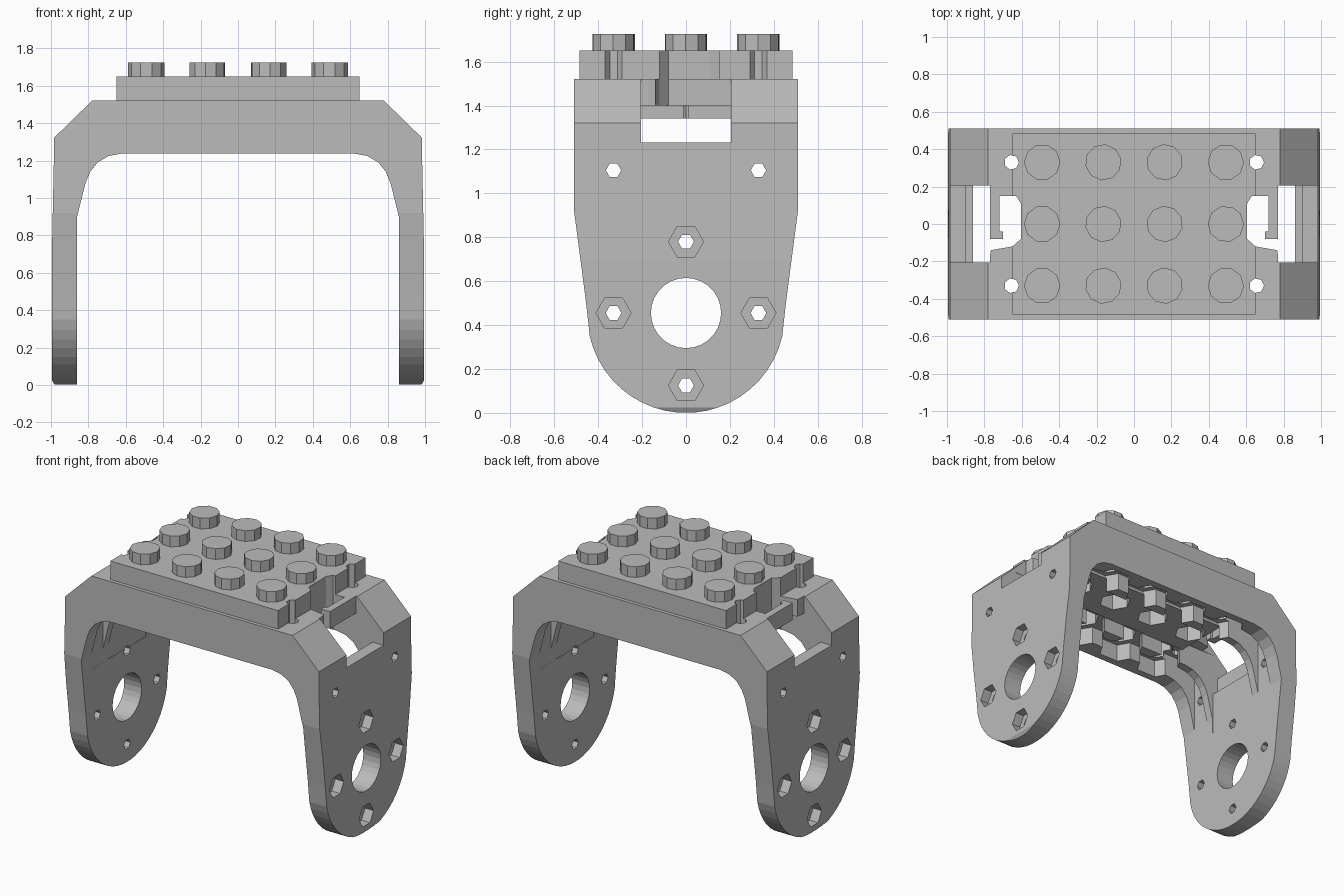
import bpy, bmesh, math
from mathutils import Vector

cube = bpy.data.objects.get("Cube")
if cube:
    bpy.data.objects.remove(cube, do_unlink=True)

grey = bpy.data.materials.new("plain grey")
grey.use_nodes = True
colour = (0.5, 0.5, 0.5, 1)
grey.diffuse_color = colour
grey.node_tree.nodes["Principled BSDF"].inputs["Base Color"].default_value = colour


def prism(name, points, axis, low, high):
    """Extrude a closed 2D outline along an axis."""
    place = {"x": lambda a, b, t: (t, a, b),
             "y": lambda a, b, t: (a, t, b),
             "z": lambda a, b, t: (a, b, t)}[axis]
    bm = bmesh.new()
    face = bm.faces.new([bm.verts.new(place(a, b, low)) for a, b in points])
    made = bmesh.ops.extrude_face_region(bm, geom=[face])
    verts = [v for v in made["geom"] if isinstance(v, bmesh.types.BMVert)]
    bmesh.ops.translate(bm, verts=verts, vec=Vector(place(0, 0, high - low)))
    bmesh.ops.recalc_face_normals(bm, faces=bm.faces)
    mesh = bpy.data.meshes.new(name)
    bm.to_mesh(mesh)
    bm.free()
    mesh.materials.append(grey)
    obj = bpy.data.objects.new(name, mesh)
    bpy.context.collection.objects.link(obj)
    return obj


def ring(a, b, radius, sides, turn=0.0):
    angles = [turn + math.tau * i / sides for i in range(sides)]
    return [(a + radius * math.cos(t), b + radius * math.sin(t)) for t in angles]


def rect(a0, a1, b0, b1):
    return [(a0, b0), (a1, b0), (a1, b1), (a0, b1)]


def mirrored(points):
    return points + [(-a, b) for a, b in reversed(points)]


def carve(target, points, axis, low, high, operation="DIFFERENCE"):
    cutter = prism("cutter", points, axis, low, high)
    cutter.hide_render = True
    mod = target.modifiers.new("carve", "BOOLEAN")
    mod.operation, mod.solver, mod.object = operation, "EXACT", cutter
    bpy.context.view_layer.objects.active = target
    bpy.ops.object.modifier_apply(modifier=mod.name)
    bpy.data.objects.remove(cutter, do_unlink=True)


# U-shaped bracket: front outline, then trimmed to the rounded side outline
outer = [(0.98, 0), (0.995, 0.025), (0.995, 0.7), (0.985, 1.18),
         (0.985, 1.32), (0.78, 1.52)]
inner = [(0.62, 1.237), (0.69, 1.225), (0.75, 1.19), (0.79, 1.14),
         (0.815, 1.08), (0.86, 0.9), (0.86, 0)]
half = outer + [(-a, b) for a, b in reversed(outer)]
bracket = prism("bracket", half + [(-a, b) for a, b in reversed(inner)] + inner,
                "y", -0.51, 0.51)
arc = [(0.45 * math.sin(t), 0.45 - 0.45 * math.cos(t))
       for t in [math.radians(5 + 7.2 * i) for i in range(11)]]
side = arc + [(0.455, 0.5), (0.51, 0.92), (0.51, 1.7)]
carve(bracket, mirrored(side), "x", -1.2, 1.2, "INTERSECT")

# Stepped plate that carries the studs
plate = prism("stud_plate", rect(-0.65, 0.65, -0.485, 0.485), "z", 1.52, 1.65)

# Central cable channel under the deck
carve(bracket, rect(-0.9, 0.9, -0.205, 0.205), "z", 1.1, 1.34)

notch = [(0.63, 0.15), (0.72, 0.15), (0.72, -0.04), (0.7, -0.04), (0.7, -0.08),
         (0.82, -0.08), (0.82, -0.2), (0.775, -0.2), (0.765, -0.14),
         (0.65, -0.12), (0.605, -0.08), (0.605, 0.11)]

for s in (-1, 1):
    def span(a, b):
        return min(s * a, s * b), max(s * a, s * b)

    # Shoulder window and room behind it
    carve(bracket, rect(-0.205, 0.205, 1.232, 1.7), "x", *span(0.77, 1.1))
    carve(bracket, rect(-0.207, 0.207, 0.8, 1.4), "x", *span(0.59, 0.862))
    # Hooked cable notch
    for part in (bracket, plate):
        carve(part, [(s * a, b) for a, b in notch], "z", 1.3, 1.7)
    for y in (-0.33, 0.33):
        # Screw recess inside the corner, with its two holes
        carve(bracket, rect(y - 0.065, y + 0.065, 0.8, 1.4), "x", *span(0.57, 0.861))
        for part in (bracket, plate):
            carve(part, ring(s * 0.655, y, 0.04, 7), "z", 1.2, 1.8)
        carve(bracket, ring(y, 1.105, 0.035, 6), "x", *span(0.8, 1.1))
    # Axle hole and screw holes with hex nut pockets
    carve(bracket, ring(0, 0.455, 0.16, 28), "x", *span(0.8, 1.1))
    for y, z in ((0, 0.78), (-0.33, 0.455), (0.33, 0.455), (0, 0.125)):
        carve(bracket, ring(y, z, 0.036, 6), "x", *span(0.8, 1.1))
        carve(bracket, ring(y, z, 0.08, 6), "x", *span(0.93, 1.1))

# Grid of studs with stepped hexagonal hollows beneath
columns = [-0.491, -0.164, 0.164, 0.491]
for row, y in enumerate((-0.33, 0, 0.33)):
    if y:
        carve(bracket, rect(-0.5, 0.5, y - 0.05, y + 0.05), "z", 1.1, 1.359)
    for col, x in enumerate(columns):
        if y:
            carve(bracket, ring(x, y, 0.15, 6), "z", 1.1, 1.36)
        for part in (bracket, plate):
            carve(part, ring(x, y, 0.105, 6), "z", 1.1, 1.6)
        prism(f"stud_{row + 1}_{col + 1}", ring(x, y, 0.097, 10, 0.2 * col),
              "z", 1.645, 1.725)
